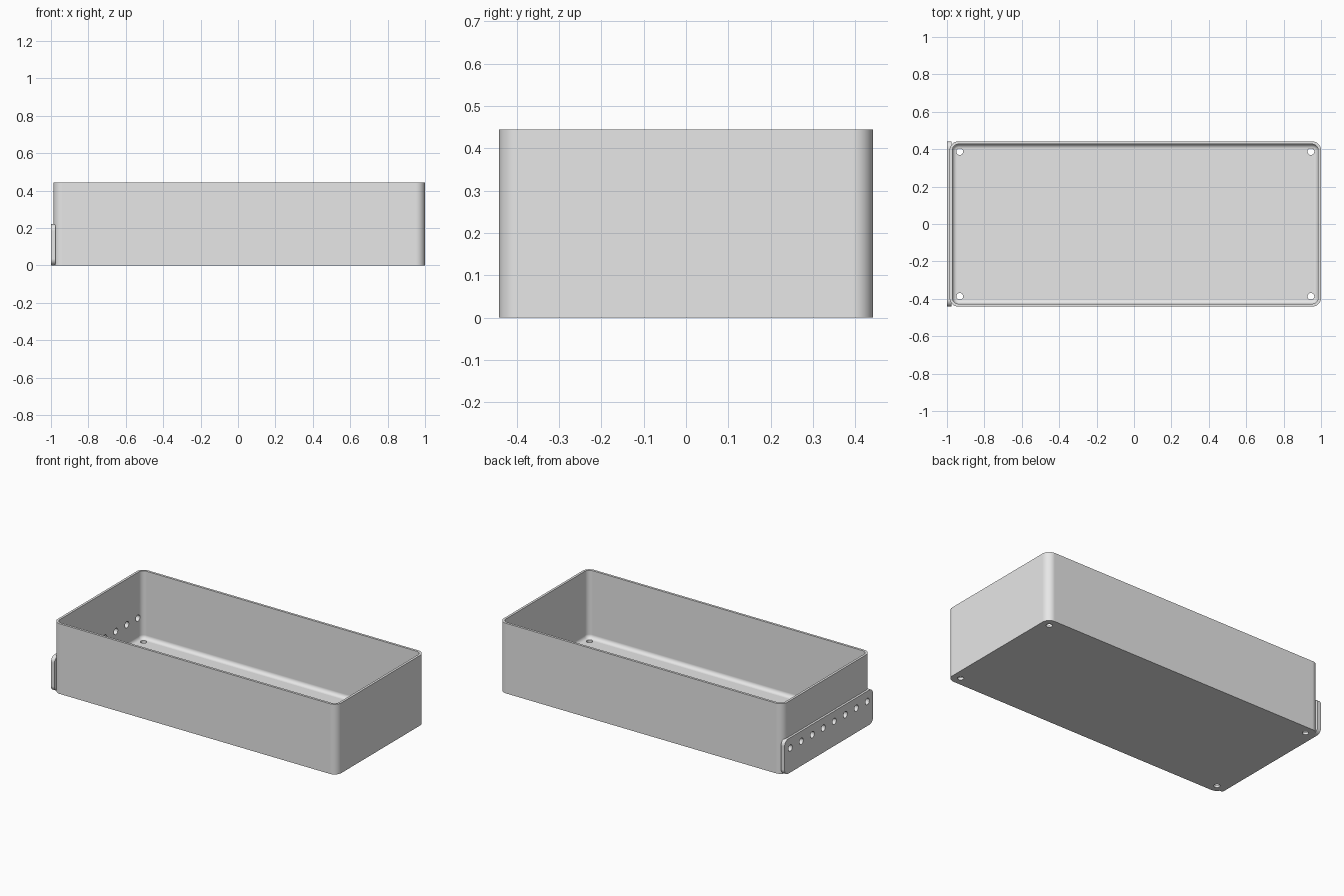
import bpy
import bmesh
from math import cos, sin, pi
from mathutils import Vector

cube = bpy.data.objects.get("Cube")
if cube:
    bpy.data.objects.remove(cube, do_unlink=True)

# Main sizes
X0, X1, Y, H = -0.986, 1.0, 0.442, 0.444
MID, HALF = (X0 + X1) / 2, (X1 - X0) / 2
WALL, CORNER, FILLET = 0.015, 0.048, 0.024

grey = bpy.data.materials.new("light grey")
grey.use_nodes = True
colour = (0.8, 0.8, 0.8, 1)
grey.diffuse_color = colour
grey.node_tree.nodes["Principled BSDF"].inputs["Base Color"].default_value = colour


def rounded(a, b, r, steps=8):
    """Points of a rounded rectangle with half sizes a and b."""
    pts = []
    for k, (sx, sy) in enumerate([(1, 1), (-1, 1), (-1, -1), (1, -1)]):
        for i in range(steps + 1):
            t = (k + i / steps) * pi / 2
            pts.append((sx * (a - r) + r * cos(t), sy * (b - r) + r * sin(t)))
    return pts


def loft(name, rings):
    """Skin a row of matching rings and cap both ends."""
    bm = bmesh.new()
    loops = [[bm.verts.new(p) for p in ring] for ring in rings]
    n = len(loops[0])
    for lo, hi in zip(loops, loops[1:]):
        for i in range(n):
            j = (i + 1) % n
            bm.faces.new((lo[i], lo[j], hi[j], hi[i]))
    bm.faces.new(loops[0][::-1])
    bm.faces.new(loops[-1])
    bmesh.ops.recalc_face_normals(bm, faces=bm.faces[:])
    mesh = bpy.data.meshes.new(name)
    bm.to_mesh(mesh)
    bm.free()
    mesh.materials.append(grey)
    obj = bpy.data.objects.new(name, mesh)
    bpy.context.collection.objects.link(obj)
    return obj


def drill(name, centres, axis, radius, depth):
    """One cutter object holding a cylinder at every centre."""
    bm = bmesh.new()
    turn = Vector((0, 0, 1)).rotation_difference(Vector(axis)).to_matrix().to_4x4()
    for c in centres:
        made = bmesh.ops.create_cone(bm, cap_ends=True, segments=32, radius1=radius,
                                     radius2=radius, depth=depth, matrix=turn)
        bmesh.ops.translate(bm, verts=made["verts"], vec=c)
    mesh = bpy.data.meshes.new(name)
    bm.to_mesh(mesh)
    bm.free()
    mesh.materials.append(grey)
    obj = bpy.data.objects.new(name, mesh)
    bpy.context.collection.objects.link(obj)
    obj.hide_render = True
    return obj


def finish(obj, cutters):
    """Cut the holes, then smooth the curved faces only."""
    bpy.ops.object.select_all(action="DESELECT")
    obj.select_set(True)
    bpy.context.view_layer.objects.active = obj
    for cutter in cutters:
        mod = obj.modifiers.new("holes", "BOOLEAN")
        mod.operation, mod.solver, mod.object = "DIFFERENCE", "EXACT", cutter
        bpy.ops.object.modifier_apply(modifier=mod.name)
    bpy.ops.object.shade_smooth_by_angle(angle=pi / 6)
    mod = obj.modifiers.new("flat face normals", "WEIGHTED_NORMAL")
    mod.keep_sharp = True
    bpy.ops.object.modifier_apply(modifier=mod.name)


# Open tray: outside up, over the rim, down the inside and round the floor fillet
profile = [(0, 0), (0, H), (WALL, H)]
for i in range(7):
    t = i / 6 * pi / 2
    profile.append((WALL + FILLET * (1 - cos(t)), WALL + FILLET * (1 - sin(t))))
rings = [[(MID + x, y, z) for x, y in rounded(HALF - d, Y - d, CORNER - d)]
         for d, z in profile]
tray = loft("tray", rings)

# Rounded mounting plate on the right end
PLATE_H = 0.22
outline = rounded(Y, PLATE_H / 2, 0.035)
plate = loft("mounting_plate",
             [[(x, y, z + PLATE_H / 2) for y, z in outline] for x in (-1.0, -0.975)])

# Screw holes in the floor corners and a row of holes through the plate and wall
floor_cutter = drill("floor_hole_cutter",
                     [(MID + sx * 0.939, sy * 0.387, 0) for sx in (-1, 1) for sy in (-1, 1)],
                     (0, 0, 1), 0.018, 0.2)
row_cutter = drill("row_hole_cutter",
                   [(-1, (i - 3.5) * 0.11, 0.155) for i in range(8)],
                   (1, 0, 0), 0.02, 0.2)
finish(tray, [floor_cutter, row_cutter])
finish(plate, [row_cutter])
for cutter in (floor_cutter, row_cutter):
    bpy.data.objects.remove(cutter, do_unlink=True)
